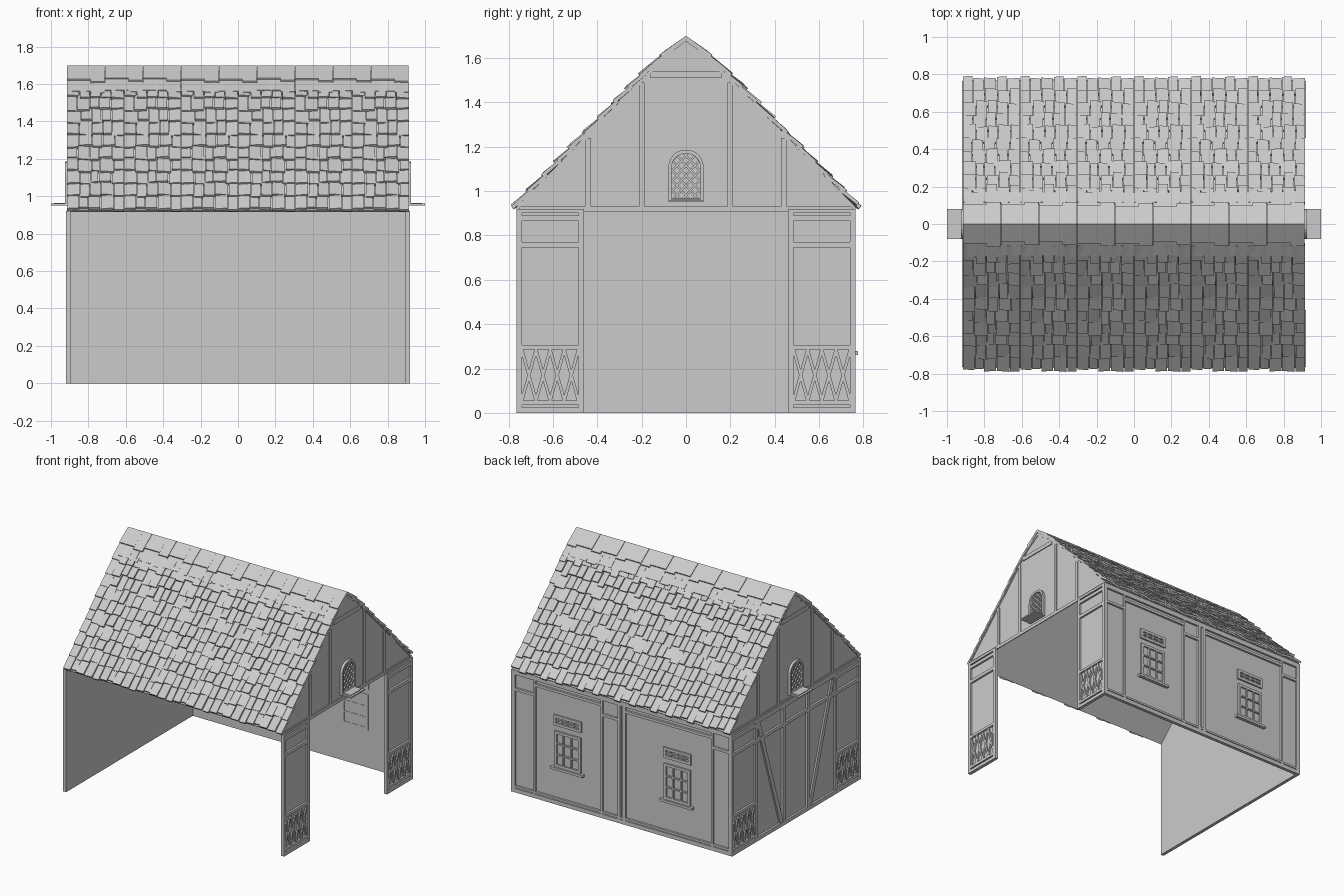
import bpy, bmesh, math, random
from mathutils import Matrix, Vector

if "Cube" in bpy.data.objects:
    bpy.data.objects.remove(bpy.data.objects["Cube"], do_unlink=True)

grey = bpy.data.materials.new("plain grey")
grey.use_nodes = True
grey.diffuse_color = (0.6, 0.6, 0.6, 1)
grey.node_tree.nodes["Principled BSDF"].inputs["Base Color"].default_value = (0.6, 0.6, 0.6, 1)

XW, YW, EAVE = 0.905, 0.75, 0.92      # wall planes and eave height
XO, YO = 0.92, 0.765                  # outer faces of the timber


def finish(bm, name):
    bmesh.ops.recalc_face_normals(bm, faces=bm.faces[:])
    mesh = bpy.data.meshes.new(name)
    bm.to_mesh(mesh)
    bm.free()
    mesh.materials.append(grey)
    obj = bpy.data.objects.new(name, mesh)
    bpy.context.scene.collection.objects.link(obj)
    return obj


def slab(bm, centre, a, b, c):
    """Box given by its centre and three half-axis vectors."""
    m = Matrix((a, b, c)).transposed().to_4x4()
    m.translation = centre
    bmesh.ops.create_cube(bm, size=2, matrix=m)


def block(bm, x0, x1, y0, y1, z0, z1):
    slab(bm, Vector(((x0 + x1) / 2, (y0 + y1) / 2, (z0 + z1) / 2)),
         Vector((abs(x1 - x0) / 2, 0, 0)), Vector((0, abs(y1 - y0) / 2, 0)),
         Vector((0, 0, abs(z1 - z0) / 2)))


def bar(bm, p, q, width, x0, x1):
    """Strip on a side wall from p to q, both given as (y, z)."""
    p, q = Vector((0, *p)), Vector((0, *q))
    d = (q - p) / 2
    n = Vector((0, -d.z, d.y)).normalized() * width / 2
    slab(bm, (p + q) / 2 + Vector(((x0 + x1) / 2, 0, 0)),
         Vector((abs(x1 - x0) / 2, 0, 0)), d, n)


def prism(bm, profile, x0, x1):
    """Extrude a (y, z) profile along x."""
    face = bm.faces.new([bm.verts.new((x0, y, z)) for y, z in profile])
    out = bmesh.ops.extrude_face_region(bm, geom=[face])["geom"]
    bmesh.ops.translate(bm, vec=(x1 - x0, 0, 0),
                        verts=[v for v in out if isinstance(v, bmesh.types.BMVert)])


# Walls: full back and left walls, open front, two corner panels on the right
bm = bmesh.new()
block(bm, -XO, XO, YW - 0.01, YW, 0, EAVE)
finish(bm, "back_wall")
bm = bmesh.new()
block(bm, -XW, -XW + 0.01, -YO, YO, 0, EAVE)
finish(bm, "left_wall")
bm = bmesh.new()
for s in (-1, 1):
    block(bm, XW - 0.01, XW, s * 0.46, s * YO, 0, EAVE)
finish(bm, "right_corner_panels")

# Corner panel timber, with crossed lattice at the foot
for side, label in ((1, "right"), (-1, "left")):
    bm = bmesh.new()
    a, b = side * XW, side * XO
    for s in (-1, 1):
        for y0, y1 in ((0.46, 0.485), (0.74, YO)):
            block(bm, a, b, s * y0, s * y1, 0, EAVE)
        for z0, z1 in ((0, 0.025), (0.035, 0.055), (0.285, 0.305), (0.745, 0.77), (0.865, 0.89), (0.9, EAVE)):
            block(bm, a, b, s * 0.46, s * YO, z0, z1)
        step = 0.255 / 4
        for i in range(4):
            y0, y1 = s * (0.485 + i * step), s * (0.485 + (i + 1) * step)
            for z0, z1 in ((0.055, 0.285), (0.285, 0.055)):
                bar(bm, (y0, z0), (y1, z1), 0.014, a, side * 0.915)
    finish(bm, label + "_corner_timber")

# Left wall middle bays with braces
bm = bmesh.new()
for z0, z1 in ((0, 0.03), (0.745, 0.77), (0.885, EAVE)):
    block(bm, -XW, -XO, -0.46, 0.46, z0, z1)
for s in (-1, 1):
    block(bm, -XW, -XO, s * 0.13, s * 0.16, 0, EAVE)
    bar(bm, (s * 0.44, 0.87), (s * 0.17, 0.03), 0.035, -XW, -0.917)
finish(bm, "left_wall_braces")

# Back wall timber
bm = bmesh.new()
for z0, z1 in ((0, 0.03), (0.035, 0.05), (0.885, EAVE)):
    block(bm, -XO, XO, YW, YO, z0, z1)
for x0, x1 in ((0.89, XO), (0.72, 0.735), (0.16, 0.175), (0.012, 0.035),
               (-0.03, -0.007), (-0.76, -0.745), (-XO, -0.89)):
    block(bm, x0, x1, YW, YO, 0, EAVE)
for x0, x1 in ((0.735, 0.89), (0.035, 0.16), (-0.89, -0.76)):
    block(bm, x0, x1, YW, YO, 0.765, 0.785)
for x0, x1 in ((0.175, 0.72), (-0.745, -0.03)):
    block(bm, x0, x1, YW, YO, 0.84, 0.86)
finish(bm, "back_wall_timber")


# Back windows: framed grids showing on both faces of the wall
def window_grid(bm, x0, x1, z0, z1, cols, rows):
    y0, y1 = YW - 0.013, YW + 0.012
    for i in range(cols + 1):
        x = x0 + (x1 - x0) * i / cols
        w = 0.01 if i in (0, cols) else 0.005
        block(bm, x - w, x + w, y0, y1, z0, z1)
    for j in range(rows + 1):
        z = z0 + (z1 - z0) * j / rows
        w = 0.01 if j in (0, rows) else 0.005
        block(bm, x0 - 0.01, x1 + 0.01, y0, y1, z - w, z + w)


for s, label in ((1, "left"), (-1, "right")):
    bm = bmesh.new()
    xc = s * 0.457
    window_grid(bm, xc - 0.1, xc + 0.1, 0.29, 0.54, 3, 3)
    window_grid(bm, xc - 0.105, xc + 0.105, 0.6, 0.66, 4, 2)
    block(bm, xc - 0.135, xc + 0.135, YW, YW + 0.025, 0.262, 0.28)
    finish(bm, "back_window_" + label)


# Gables with timber strips, pointed window and sill
def arch(half, bottom, spring, top, n=6):
    right = [(half * math.cos(t) ** 0.8, spring + (top - spring) * math.sin(t))
             for t in (math.pi / 2 * i / n for i in range(n))]
    return ([(-half, bottom), (half, bottom)] + right + [(0, top)]
            + [(-y, z) for y, z in reversed(right)])


GABLE = [(-0.765, EAVE), (0.765, EAVE), (0.12, 1.6), (0, 1.69), (-0.12, 1.6)]
for side, label in ((1, "right"), (-1, "left")):
    bm = bmesh.new()
    prism(bm, GABLE, side * (XW - 0.01), side * XW)
    finish(bm, label + "_gable")

    bm = bmesh.new()
    a, b = side * XW, side * 0.912
    block(bm, a, b, -0.75, 0.75, 0.905, 0.93)
    block(bm, a, b, -0.16, 0.16, 1.51, 1.54)
    for s in (-1, 1):
        for y, top in ((0.2, 1.49), (0.44, 1.24)):
            block(bm, a, b, s * (y - 0.012), s * (y + 0.012), EAVE, top)
    finish(bm, label + "_gable_timber")

    outer, inner = arch(0.08, 0.955, 1.1, 1.185), arch(0.066, 0.967, 1.1, 1.168)
    bm = bmesh.new()
    loops = [[bm.verts.new((side * x, y, z)) for y, z in pts]
             for x, pts in ((XW, outer), (0.925, outer), (0.925, inner), (XW, inner))]
    n = len(outer)
    for k in range(4):
        p, q = loops[k], loops[(k + 1) % 4]
        for i in range(n):
            j = (i + 1) % n
            bm.faces.new((p[i], p[j], q[j], q[i]))
    finish(bm, label + "_gable_window_frame")

    # Lattice trimmed to the arch outline
    bm = bmesh.new()
    for i in range(-4, 5):
        z = 1.07 + i * 0.045
        for s in (-1, 1):
            bar(bm, (-0.1, z - s * 0.11), (0.1, z + s * 0.11), 0.009, a, side * 0.915)
    for i in range(n):
        (y0, z0), (y1, z1) = inner[i], inner[(i + 1) % n]
        if abs(y1 - y0) + abs(z1 - z0) > 0.0001:
            bmesh.ops.bisect_plane(bm, geom=bm.verts[:] + bm.edges[:] + bm.faces[:],
                                   plane_co=(0, y0, z0), plane_no=(0, z1 - z0, y0 - y1),
                                   clear_outer=True)
    finish(bm, label + "_gable_window_lattice")

    bm = bmesh.new()
    block(bm, side * XW, side * 1.0, -0.08, 0.08, 0.95, 0.96)
    block(bm, side * XW, side * 0.985, -0.065, 0.065, 0.96, 0.965)
    finish(bm, label + "_window_sill")

# Roof: thin decks, ragged tile rows and ridge caps
random.seed(4)
ROWS, MODULES, XR = 10, 6, 0.915
module = 2 * XR / MODULES
for s, label in ((1, "back"), (-1, "front")):
    low, high = Vector((0, s * 0.765, 0.92)), Vector((0, s * 0.12, 1.58))
    up = (high - low).normalized()
    out = Vector((0, s * up.z, abs(up.y)))
    row_len = (high - low).length / ROWS

    bm = bmesh.new()
    slab(bm, (low + high) / 2, Vector((XR - 0.005, 0, 0)), (high - low) / 2, out * 0.005)
    slab(bm, Vector((0, s * 0.06, 1.62)), Vector((XR - 0.005, 0, 0)),
         Vector((0, s * 0.06, -0.04)), Vector((0, 0, 0.01)))
    finish(bm, label + "_roof_deck")

    bm = bmesh.new()
    for r in range(ROWS):
        cuts = [0] + [(k + random.uniform(-0.22, 0.22)) / 5 for k in range(1, 5)] + [1]
        tiles = [(cuts[k], cuts[k + 1], random.uniform(-0.012, 0.014),
                  random.uniform(0.008, 0.018), random.uniform(-0.06, 0.06)) for k in range(5)]
        for m in range(MODULES):
            for c0, c1, slip, lift, twist in tiles:
                x0 = -XR + (m + c0) * module + 0.002
                x1 = -XR + (m + c1) * module - 0.002
                foot = low + up * (r * row_len + slip) + out * lift
                head = low + up * (r + 1.25) * row_len + out * 0.002
                d = (head - foot) / 2
                ax = Vector((x1 - x0, 0, 0)) / 2 + out * twist * (x1 - x0)
                nrm = Vector((0, -d.z, d.y)).normalized() * 0.008
                slab(bm, (foot + head) / 2 + Vector(((x0 + x1) / 2, 0, 0)) + out * 0.006,
                     ax, d, nrm)
    finish(bm, label + "_roof_tiles")

    bm = bmesh.new()
    width = 2 * XR / 9
    for i in range(9):
        x0 = -XR + i * width
        drop = random.uniform(-0.006, 0.006)
        for c0, c1, tab in ((0, 0.62, 0), (0.62, 1, 0.014)):
            p, q = x0 + c0 * width, x0 + c1 * width - (0.003 if c1 == 1 else 0)
            e = drop + tab
            prism(bm, [(0, 1.7), (s * (0.1 + e), 1.63 - e * 0.8),
                       (s * (0.09 + e), 1.61 - e * 0.8), (0, 1.675)], p, q)
            prism(bm, [(s * 0.06, 1.65), (s * (0.17 + e / 2), 1.565 - e / 2),
                       (s * (0.16 + e / 2), 1.545 - e / 2), (s * 0.05, 1.63)], p, q)
    finish(bm, label + "_ridge_caps")
